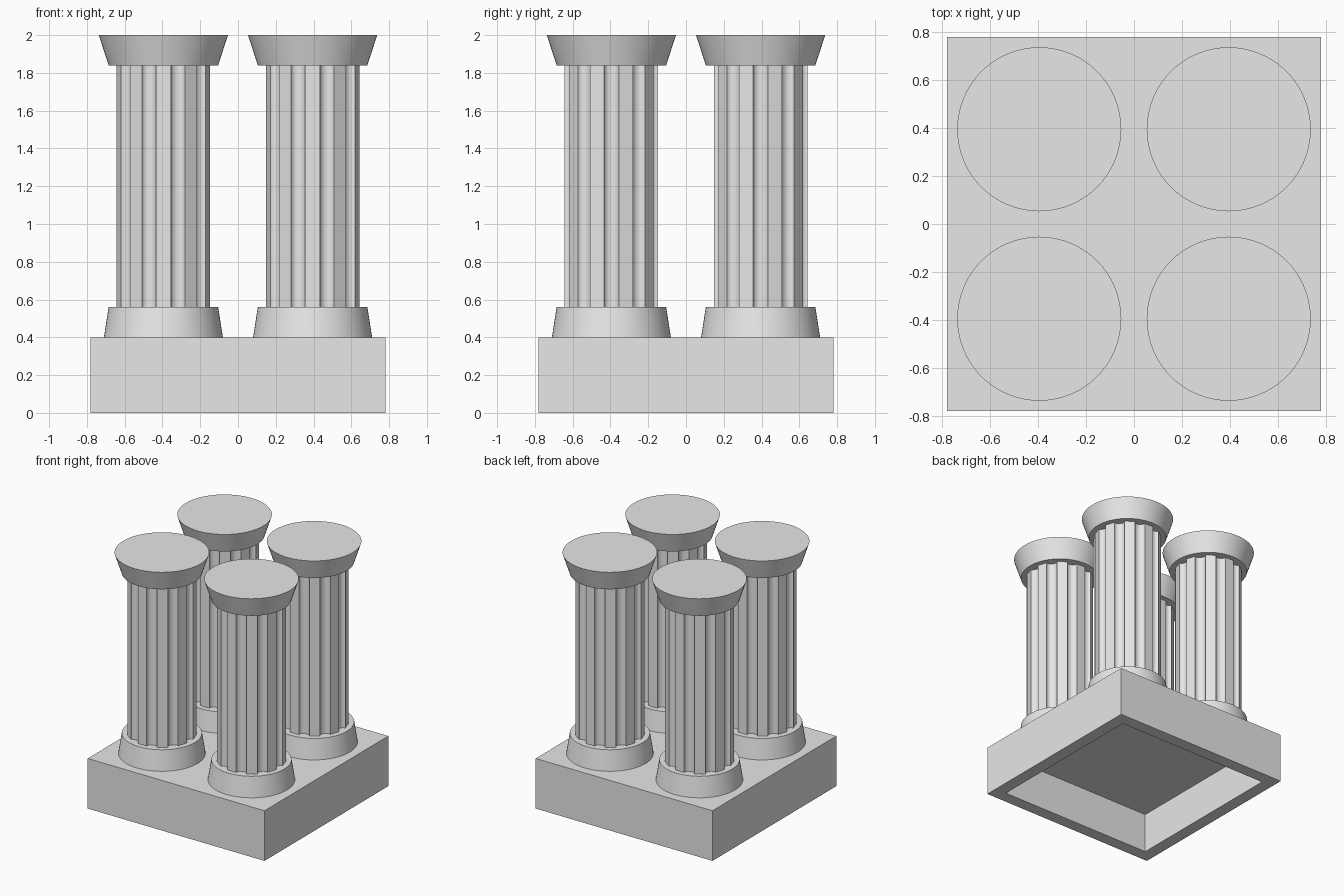
import bpy, bmesh, math
from mathutils import Vector

old = bpy.data.objects.get("Cube")
if old:
    bpy.data.objects.remove(old, do_unlink=True)

stone = bpy.data.materials.new("grey stone")
stone.use_nodes = True
stone.diffuse_color = (0.8, 0.8, 0.8, 1)
stone.node_tree.nodes["Principled BSDF"].inputs["Base Color"].default_value = (0.8, 0.8, 0.8, 1)


def finish(name, bm, smooth=True):
    bmesh.ops.recalc_face_normals(bm, faces=bm.faces)
    mesh = bpy.data.meshes.new(name)
    bm.to_mesh(mesh)
    bm.free()
    mesh.materials.append(stone)
    obj = bpy.data.objects.new(name, mesh)
    bpy.context.collection.objects.link(obj)
    if smooth:
        bpy.ops.object.select_all(action='DESELECT')
        obj.select_set(True)
        bpy.context.view_layer.objects.active = obj
        bpy.ops.object.shade_smooth_by_angle(angle=math.radians(30))
    return obj


def tapered_drum(name, x, y, r_low, r_high, z_low, z_high):
    bm = bmesh.new()
    bmesh.ops.create_cone(bm, cap_ends=True, segments=64, radius1=r_low,
                          radius2=r_high, depth=z_high - z_low)
    bmesh.ops.translate(bm, verts=bm.verts, vec=(x, y, (z_low + z_high) / 2))
    return finish(name, bm)


def fluted_outline(radius, flutes, depth, steps):
    """Flat ridges alternating with rounded hollows; one ridge faces -y."""
    points = []
    half = math.pi / (2 * flutes)
    for i in range(flutes):
        mid = -math.pi / 2 + (4 * i + 2) * half
        along = Vector((-math.sin(mid), math.cos(mid)))
        outward = Vector((math.cos(mid), math.sin(mid)))
        for s in range(steps + 1):
            a = math.pi * s / steps
            points.append(outward * (radius * math.cos(half) - depth * math.sin(a))
                          - along * radius * math.sin(half) * math.cos(a))
    return points


def shaft(name, x, y, z_low, z_high):
    bm = bmesh.new()
    ring = [bm.verts.new((x + p.x, y + p.y, z_low))
            for p in fluted_outline(0.251, 10, 0.03, 8)]
    face = bm.faces.new(ring)
    top = bmesh.ops.extrude_face_region(bm, geom=[face])["geom"]
    bmesh.ops.translate(bm, vec=(0, 0, z_high - z_low),
                        verts=[g for g in top if isinstance(g, bmesh.types.BMVert)])
    if not face.is_valid or len(bm.faces) < len(ring) + 2:
        bm.faces.new(ring)
    return finish(name, bm)


# Square plinth, hollowed from below
bm = bmesh.new()
bmesh.ops.create_cube(bm, size=1)
bmesh.ops.scale(bm, vec=(1.56, 1.56, 0.4), verts=bm.verts)
bmesh.ops.translate(bm, vec=(0, 0, 0.2), verts=bm.verts)
bm.normal_update()
under = next(f for f in bm.faces if f.normal.z < -0.9)
bmesh.ops.inset_region(bm, faces=[under], thickness=0.14)
hollow = bmesh.ops.extrude_discrete_faces(bm, faces=[under])["faces"][0]
bmesh.ops.translate(bm, vec=(0, 0, 0.32), verts=hollow.verts)
finish("plinth", bm, smooth=False)

# Four columns: foot, fluted shaft and capital
for side, x in (("left", 0.395), ("right", -0.395)):
    for end, y in (("front", -0.395), ("back", 0.395)):
        place = f"{end}_{side}"
        tapered_drum(f"{place}_column_foot", x, y, 0.315, 0.29, 0.4, 0.56)
        shaft(f"{place}_column_shaft", x, y, 0.56, 1.84)
        tapered_drum(f"{place}_column_capital", x, y, 0.29, 0.342, 1.84, 2.0)
